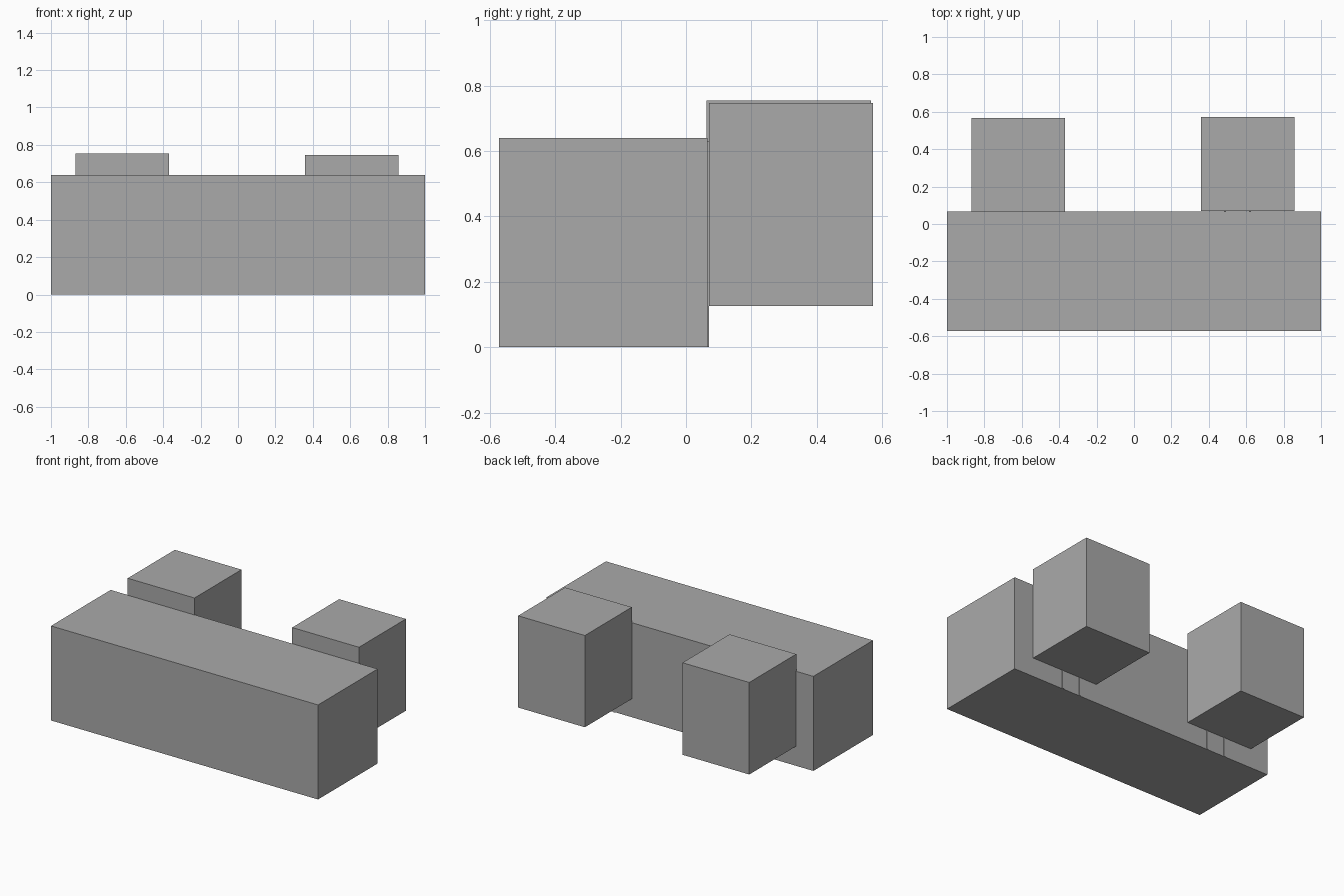
import bpy

if "Cube" in bpy.data.objects:
    bpy.data.objects.remove(bpy.data.objects["Cube"])

grey = bpy.data.materials.new("plain grey")
grey.diffuse_color = (0.4, 0.4, 0.4, 1)
grey.use_nodes = True
grey.node_tree.nodes["Principled BSDF"].inputs["Base Color"].default_value = grey.diffuse_color


def box(name, lo, hi):
    """Axis-aligned box from two opposite corners."""
    bpy.ops.mesh.primitive_cube_add(size=1, location=[(a + b) / 2 for a, b in zip(lo, hi)])
    ob = bpy.context.object
    ob.name = name
    ob.scale = [b - a for a, b in zip(lo, hi)]
    bpy.ops.object.transform_apply(location=False, rotation=False, scale=True)
    ob.data.materials.append(grey)
    return ob


# long main block
box("main_block", (-1, -0.572, 0), (1, 0.066, 0.64))

# two raised blocks behind it
box("left_rear_block", (-0.87, 0.063, 0.132), (-0.37, 0.566, 0.755))
box("right_rear_block", (0.357, 0.07, 0.126), (0.857, 0.572, 0.747))

# thin upright ribs on the back, joining the raised blocks to the main block
for i, x in enumerate((-0.66, -0.526, 0.486, 0.62)):
    box(f"back_rib_{i + 1}", (x - 0.006, 0.06, 0), (x + 0.006, 0.071, 0.63))
